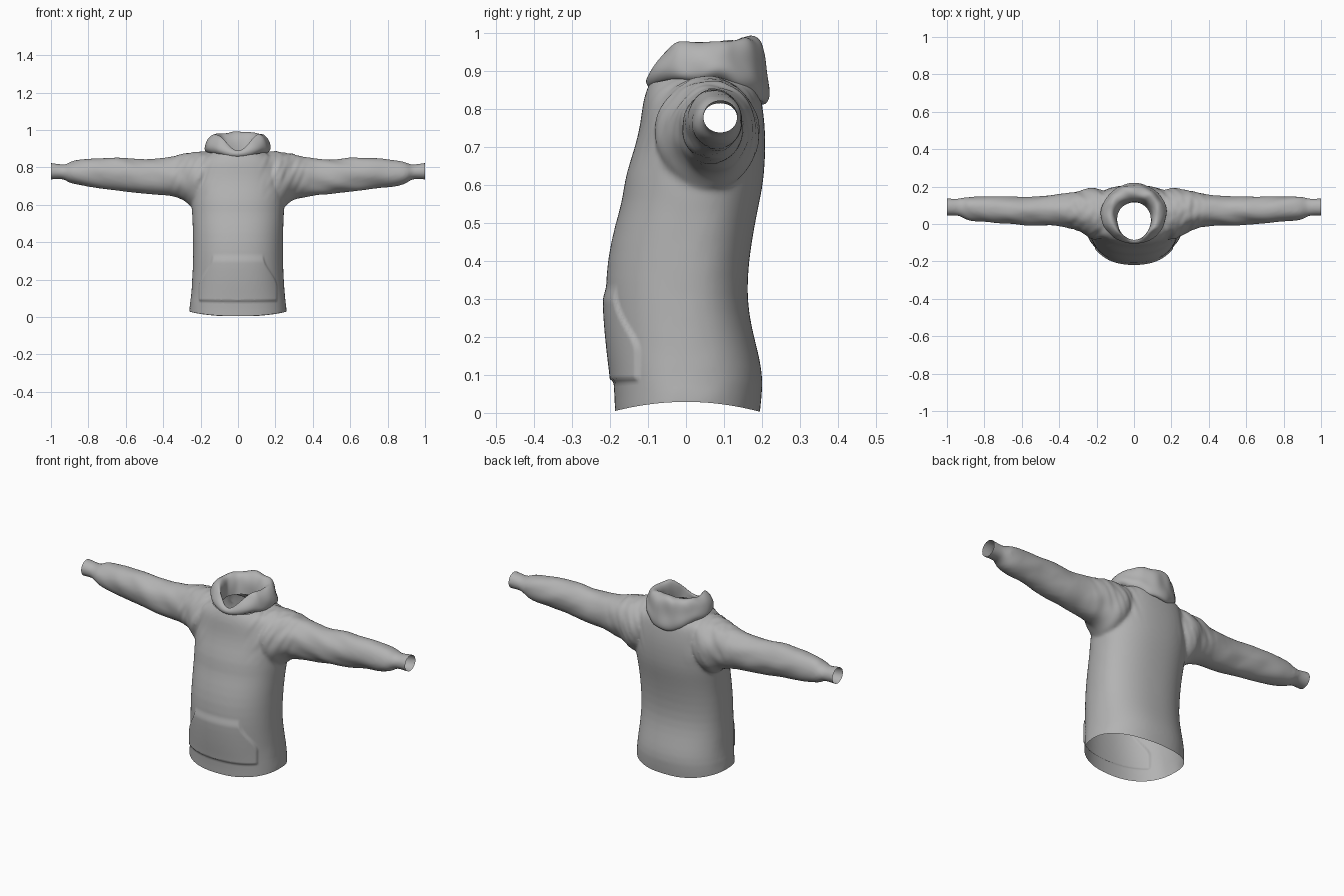
import bpy, bmesh, math
from mathutils import Vector, noise

if "Cube" in bpy.data.objects:
    bpy.data.objects.remove(bpy.data.objects["Cube"])

fabric = bpy.data.materials.new("grey_fabric")
fabric.diffuse_color = (0.45, 0.45, 0.45, 1)
fabric.use_nodes = True
fabric.node_tree.nodes["Principled BSDF"].inputs["Base Color"].default_value = fabric.diffuse_color


def spow(v, p):
    return math.copysign(abs(v) ** p, v)


def step(a, b, v):
    t = max(0, min(1, (v - a) / (b - a)))
    return t * t * (3 - 2 * t)


def loft(bm, rings, cap):
    rows = [[bm.verts.new(p) for p in r] for r in rings]
    n = len(rows[0])
    for a, b in zip(rows, rows[1:]):
        for i in range(n):
            j = (i + 1) % n
            bm.faces.new((a[i], a[j], b[j], b[i]))
    if cap:
        bm.faces.new(rows[0])
        bm.faces.new(rows[-1])


def make_object(name, bm):
    bmesh.ops.recalc_face_normals(bm, faces=bm.faces[:])
    me = bpy.data.meshes.new(name)
    bm.to_mesh(me)
    bm.free()
    me.materials.append(fabric)
    for p in me.polygons:
        p.use_smooth = True
    ob = bpy.data.objects.new(name, me)
    bpy.context.collection.objects.link(ob)
    return ob


def angles(n):
    return [2 * math.pi * i / n for i in range(n)]


# Torso sections: z, half width, front y, widest y, back y
TORSO = [(-.10, .262, -.187, 0, .19), (0, .262, -.187, 0, .193), (.08, .256, -.190, 0, .206),
         (.15, .248, -.200, 0, .193), (.22, .244, -.207, 0, .174), (.30, .241, -.213, 0, .160),
         (.40, .241, -.209, .01, .165), (.50, .243, -.186, .02, .182), (.56, .247, -.167, .03, .195),
         (.62, .25, -.162, .04, .206), (.70, .252, -.134, .05, .210), (.76, .25, -.120, .05, .208),
         (.82, .236, -.114, .06, .200), (.85, .21, -.104, .06, .192), (.873, .17, -.094, .06, .178),
         (.89, .125, -.086, .05, .160), (.93, .115, -.083, .05, .150), (1.0, .11, -.08, .05, .15)]
# Sleeve sections: x, bottom z, top z, front y, back y
SLEEVE = [(.10, .66, .885, -.03, .15), (.18, .60, .89, -.09, .195), (.24, .572, .882, -.078, .195),
          (.27, .608, .878, -.052, .185), (.30, .628, .872, -.034, .177), (.35, .641, .860, -.017, .167),
          (.42, .649, .848, -.012, .157), (.50, .658, .841, -.011, .149), (.60, .668, .851, -.005, .146),
          (.70, .680, .856, .004, .146), (.80, .693, .848, .012, .150), (.87, .704, .838, .016, .150),
          (.905, .716, .825, .024, .146), (.925, .734, .814, .040, .138), (.95, .738, .816, .046, .135),
          (1.0, .734, .826, .043, .138), (1.08, .734, .828, .043, .138)]

body = bmesh.new()
rings = []
for z, w, yf, ym, yb in TORSO:
    rings.append([(w * spow(math.cos(a), .88),
                   ym + ((yb - ym) if math.sin(a) > 0 else (ym - yf)) * spow(math.sin(a), .88), z)
                  for a in angles(40)])
loft(body, rings, True)
for side in (-1, 1):
    loft(body, [[(side * x, (yf + yb) / 2 + (yb - yf) / 2 * math.cos(a),
                  (zb + zt) / 2 + (zt - zb) / 2 * math.sin(a)) for a in angles(24)]
                for x, zb, zt, yf, yb in SLEEVE], True)
draft = make_object("body_draft", body)

# Fuse torso and sleeves into one soft surface
draft.modifiers.new("round", "SUBSURF").levels = 1
fuse = draft.modifiers.new("fuse", "REMESH")
fuse.mode = 'VOXEL'
fuse.voxel_size = .008
soft = draft.modifiers.new("soft", "SMOOTH")
soft.iterations = 10
soft.factor = .5
bpy.context.view_layer.update()
fused = bpy.data.meshes.new_from_object(draft.evaluated_get(bpy.context.evaluated_depsgraph_get()))
bm = bmesh.new()
bm.from_mesh(fused)
bpy.data.objects.remove(draft)

# Cut open hem, cuffs and neck
for co, no in (((0, 0, .004), (0, 0, -1)), ((1, 0, 0), (1, 0, 0)), ((-1, 0, 0), (-1, 0, 0)),
               ((0, -.09, .868), (0, -.2, 1))):
    bmesh.ops.bisect_plane(bm, geom=bm.verts[:] + bm.edges[:] + bm.faces[:],
                           plane_co=co, plane_no=no, clear_outer=True)

# Front pocket, cloth folds and curved hem
bm.normal_update()
moves = []
for v in bm.verts:
    x, y, z = v.co
    ax = abs(x)
    d = 0
    if v.normal.y < -.2 and z < .36:
        edge = .205 - .07 * step(.16, .32, z)
        d += .009 * step(.080, .090, z) * (1 - step(edge - .006, edge + .006, ax)) * (1 - step(.29, .34, z))
    arm = step(.2, .35, ax) * (1 - step(.88, .93, ax))
    d += .006 * arm * noise.noise(Vector((x * 9 + z * 6, y * 14, z * 12)))
    shoulder = step(.6, .75, z) * step(.10, .18, ax) * (1 - step(.3, .42, ax))
    d += .006 * shoulder * noise.noise(Vector((x * 30 - 12 * z, y * 18, z * 8)))
    move = v.normal * d
    if z < .1:
        move.z += (1 - z / .1) * .026 * max(0, 1 - (y / .19) ** 2)
    moves.append((v, move))
for v, move in moves:
    v.co += move
    v.co.x = max(-1, min(1, v.co.x))
make_object("hoodie_body", bm)

# Folded hood: half width, front y, side y, back y, front z, side z, back z
HOOD = [(.12, -.085, .05, .165, .855, .880, .85), (.15, -.095, .05, .185, .853, .872, .815),
        (.174, -.103, .05, .208, .862, .888, .805), (.178, -.106, .05, .224, .873, .910, .845),
        (.168, -.102, .05, .212, .882, .938, .895), (.152, -.095, .06, .208, .888, .964, .955),
        (.125, -.088, .07, .190, .887, .983, .990), (.105, -.085, .05, .150, .880, .965, .995),
        (.095, -.086, .04, .122, .870, .925, .955), (.09, -.088, .03, .115, .858, .880, .88)]
hood = bmesh.new()
rings = []
for k, (w, yf, ym, yb, zf, zm, zb) in enumerate(HOOD):
    ring = []
    for a in angles(48):
        c, s = math.cos(a), math.sin(a)
        y, z = (yb, zb) if s > 0 else (yf, zf)
        p = Vector((w * c, ym + (y - ym) * abs(s), zm + (z - zm) * abs(s) ** (2 if s > 0 else 5)))
        crease = noise.noise_vector(Vector((p.x * 17, p.y * 17, p.z * 22 + 3)))
        amp = .011 * (.3 + .7 * step(-.09, 0, p.y)) if 0 < k < 9 else .003
        p += crease * amp
        ring.append(p)
    rings.append(ring)
loft(hood, rings, False)
hood_ob = make_object("folded_hood", hood)
sub = hood_ob.modifiers.new("smooth", "SUBSURF")
sub.levels = sub.render_levels = 2
